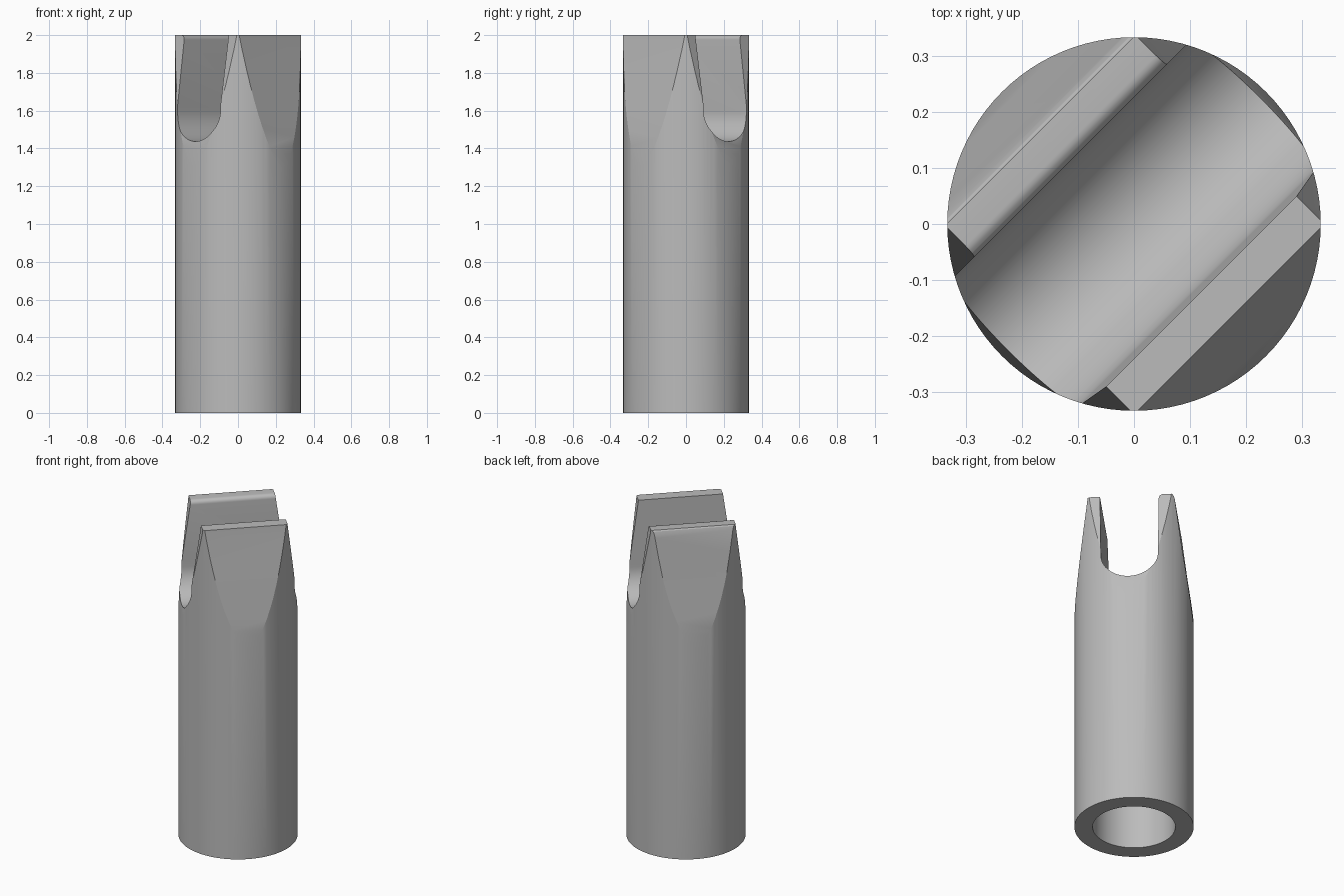
import bpy, bmesh, math
from mathutils import Matrix

cube = bpy.data.objects.get("Cube")
if cube:
    bpy.data.objects.remove(cube, do_unlink=True)

RADIUS, HEIGHT, SEGMENTS = 0.333, 2.0, 96
SLOT_HALF, SLOT_CENTRE = 0.16, 1.597
TURN = Matrix.Rotation(math.radians(45), 4, 'Z')   # slot runs diagonally

steel = bpy.data.materials.new("grey_steel")
steel.use_nodes = True
colour = (0.5, 0.5, 0.5, 1)
steel.diffuse_color = colour
steel.node_tree.nodes["Principled BSDF"].inputs["Base Color"].default_value = colour


def loft(name, rings):
    """Solid skinned through closed rings of equal point count."""
    bm = bmesh.new()
    loops = [[bm.verts.new(p) for p in ring] for ring in rings]
    for a, b in zip(loops, loops[1:]):
        for i in range(len(a)):
            j = (i + 1) % len(a)
            bm.faces.new((a[i], a[j], b[j], b[i]))
    bm.faces.new(loops[0][::-1])
    bm.faces.new(loops[-1])
    bmesh.ops.recalc_face_normals(bm, faces=bm.faces)
    bm.transform(TURN)
    mesh = bpy.data.meshes.new(name)
    bm.to_mesh(mesh)
    bm.free()
    mesh.materials.append(steel)
    obj = bpy.data.objects.new(name, mesh)
    bpy.context.collection.objects.link(obj)
    return obj


def circle(r, z):
    angles = [math.tau * i / SEGMENTS for i in range(SEGMENTS)]
    return [(r * math.cos(a), r * math.sin(a), z) for a in angles]


def combine(obj, tool, operation):
    tool.hide_render = True
    mod = obj.modifiers.new(operation.lower(), 'BOOLEAN')
    mod.operation, mod.object, mod.solver = operation, tool, 'EXACT'
    bpy.context.view_layer.objects.active = obj
    bpy.ops.object.modifier_apply(modifier=mod.name)
    bpy.data.objects.remove(tool, do_unlink=True)


# Round body
body = loft("forked_rod", [circle(RADIUS, 0), circle(RADIUS, HEIGHT)])

# Four-sided taper at the fork, with one softened outer top edge
taper = [(-0.1, 0.36, 0.36), (1.2, 0.36, 0.36), (1.3, 0.333, 0.333),
         (1.4, 0.323, 0.323), (1.5, 0.31, 0.31), (1.7, 0.282, 0.282),
         (1.975, 0.243, 0.248), (1.993, 0.241, 0.242), (2.01, 0.239, 0.228)]
envelope = loft("taper_envelope", [
    [(-s, -s, z), (s, -s, z), (s, back, z), (-s, back, z)] for z, s, back in taper])
combine(body, envelope, 'INTERSECT')

# Round-bottomed slot: drafted on one wall, rolled lip on the other
profile = [(SLOT_HALF * math.cos(a), SLOT_CENTRE + SLOT_HALF * math.sin(a))
           for a in [math.pi * (1 + i / 32) for i in range(33)]]
LIP = 0.025
lip = [(SLOT_HALF + LIP * (1 - math.cos(a)), HEIGHT - LIP + LIP * math.sin(a))
       for a in [math.pi / 2 * i / 6 for i in range(7)]]
profile += lip + [(lip[-1][0], 2.2), (-0.17, 2.2), (-0.17, HEIGHT)]
slot = loft("slot_cutter", [[(u, v, z) for v, z in profile] for u in (-0.5, 0.5)])
combine(body, slot, 'DIFFERENCE')

# Blind bore in the base
bore = loft("bore_cutter", [circle(0.231, -0.1), circle(0.231, 1.0)])
combine(body, bore, 'DIFFERENCE')

bpy.ops.object.select_all(action='DESELECT')
body.select_set(True)
bpy.context.view_layer.objects.active = body
bpy.ops.object.shade_smooth_by_angle(angle=math.radians(16))
